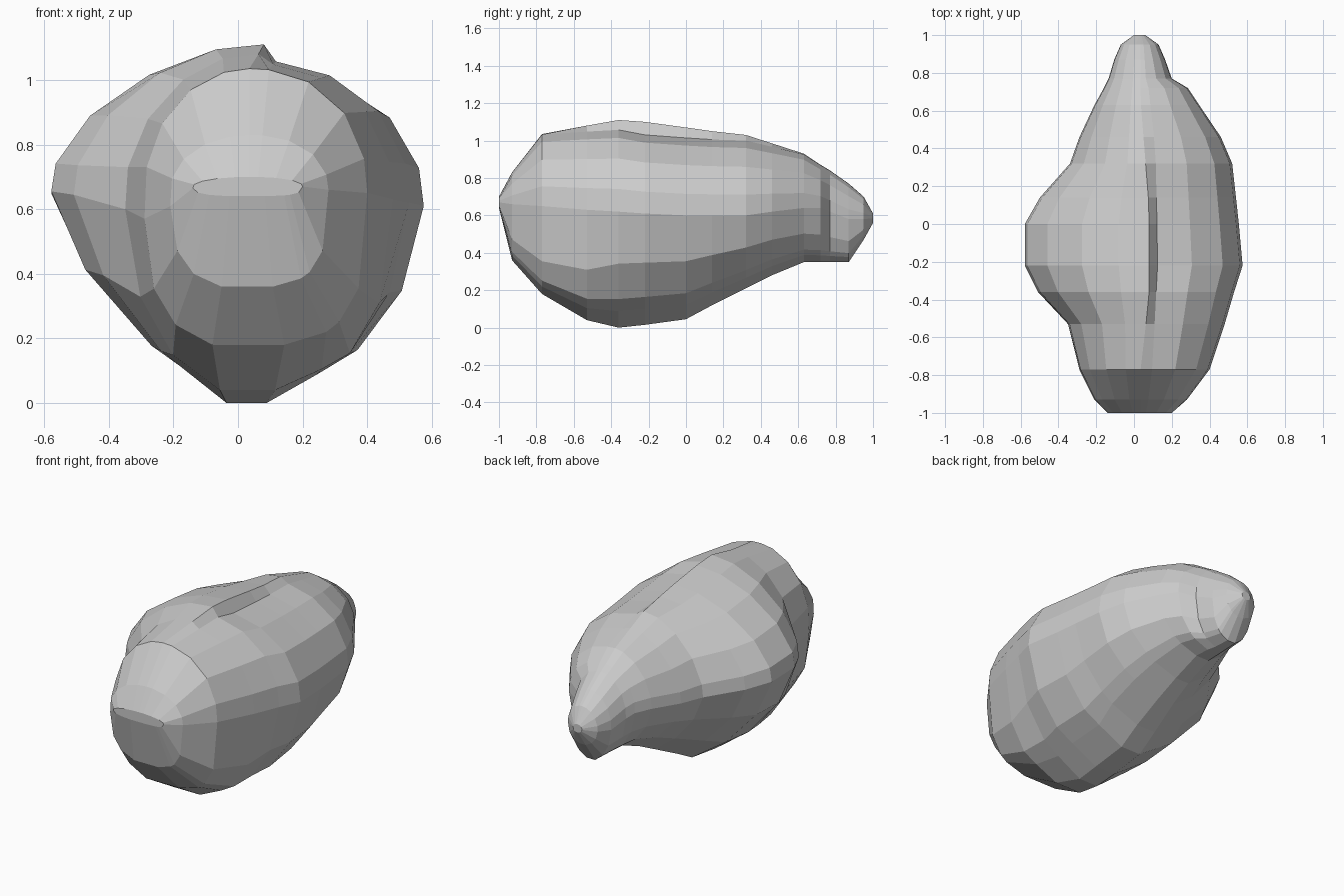
import bpy, bmesh
from math import cos, sin, radians

if "Cube" in bpy.data.objects:
    bpy.data.objects.remove(bpy.data.objects["Cube"])

# Stations along the boulder: y, left x, right x, top z, bottom z, widest z
STATIONS = [
    (-1.00, -.14, .20, .70, .64, .67),
    (-.93, -.21, .28, .83, .36, .66),
    (-.77, -.29, .40, 1.035, .18, .65),
    (-.53, -.35, .48, 1.08, .04, .63),
    (-.36, -.51, .53, 1.11, .00, .62),
    (-.22, -.58, .575, 1.10, .015, .61),
    (0.00, -.58, .555, 1.07, .045, .60),
    (.14, -.50, .54, 1.05, .12, .60),
    (.32, -.34, .52, 1.03, .21, .60),
    (.46, -.29, .46, .985, .28, .62),
    (.63, -.21, .345, .93, .35, .64),
    (.72, -.16, .285, .87, .35, .64),
    (.77, -.135, .20, .84, .35, .62),
    (.87, -.105, .165, .77, .35, .58),
    (.95, -.07, .13, .70, .47, .58),
    (1.00, .00, .06, .61, .56, .585),
]
ANGLES = [-82, -60, -50, -28, 0, 14, 38, 62, 82, 90, 104, 124, 146, 168, 184, 210, 234, 258]
CX = .035


def section_point(angle, y, xl, xr, zt, zb, zm):
    """One point of the lopsided rounded cross-section."""
    c, s = cos(radians(angle)), sin(radians(angle))
    right = angle < 90
    step = max(0, .068 - (.12 if y < -.2 else .08) * abs(y + .2))
    box = min(1, max(0, (-.35 - y) / .4))          # squarer towards the front
    tail = min(1, max(0, (y - .5) / .3))           # rounder squarish tail
    if angle == 90:                                # crest of the raised slab
        return CX + min(.045, step), y, zt
    if right:
        n = 2.2 if s > 0 else 1.85 + 1.4 * box + .4 * tail
        mid, top, half = zm, zt - step, xr - CX
    else:
        n = 1.7 + .3 * max(box, tail) if s > 0 else 1.5 + 1.5 * box + .6 * tail
        mid, top, half = zm + .08 * max(0, 1 - abs(y + .1) / .6), zt, CX - xl
    x = abs(c) ** (2 / n) * half * (1 if right else -1)
    h = 1 if angle in (-82, 258) else abs(s) ** (2 / n)
    if angle in (-82, -60) and -.7 < y < .05:      # undercut below right ledge
        x *= .88
    return CX + x, y, mid + h * (top - mid) if s > 0 else mid - h * (mid - zb)


# Faceted boulder lofted through the sections
bm = bmesh.new()
rings = [[bm.verts.new(section_point(a, *st)) for a in ANGLES] for st in STATIONS]
count = len(ANGLES)
for r0, r1 in zip(rings, rings[1:]):
    for i in range(count):
        j = (i + 1) % count
        bm.faces.new((r0[i], r0[j], r1[j], r1[i]))

# End caps
bm.faces.new(rings[0])
bm.faces.new(rings[-1])
bmesh.ops.recalc_face_normals(bm, faces=bm.faces)

mesh = bpy.data.meshes.new("boulder")
bm.to_mesh(mesh)
bm.free()
boulder = bpy.data.objects.new("boulder", mesh)
bpy.context.collection.objects.link(boulder)
